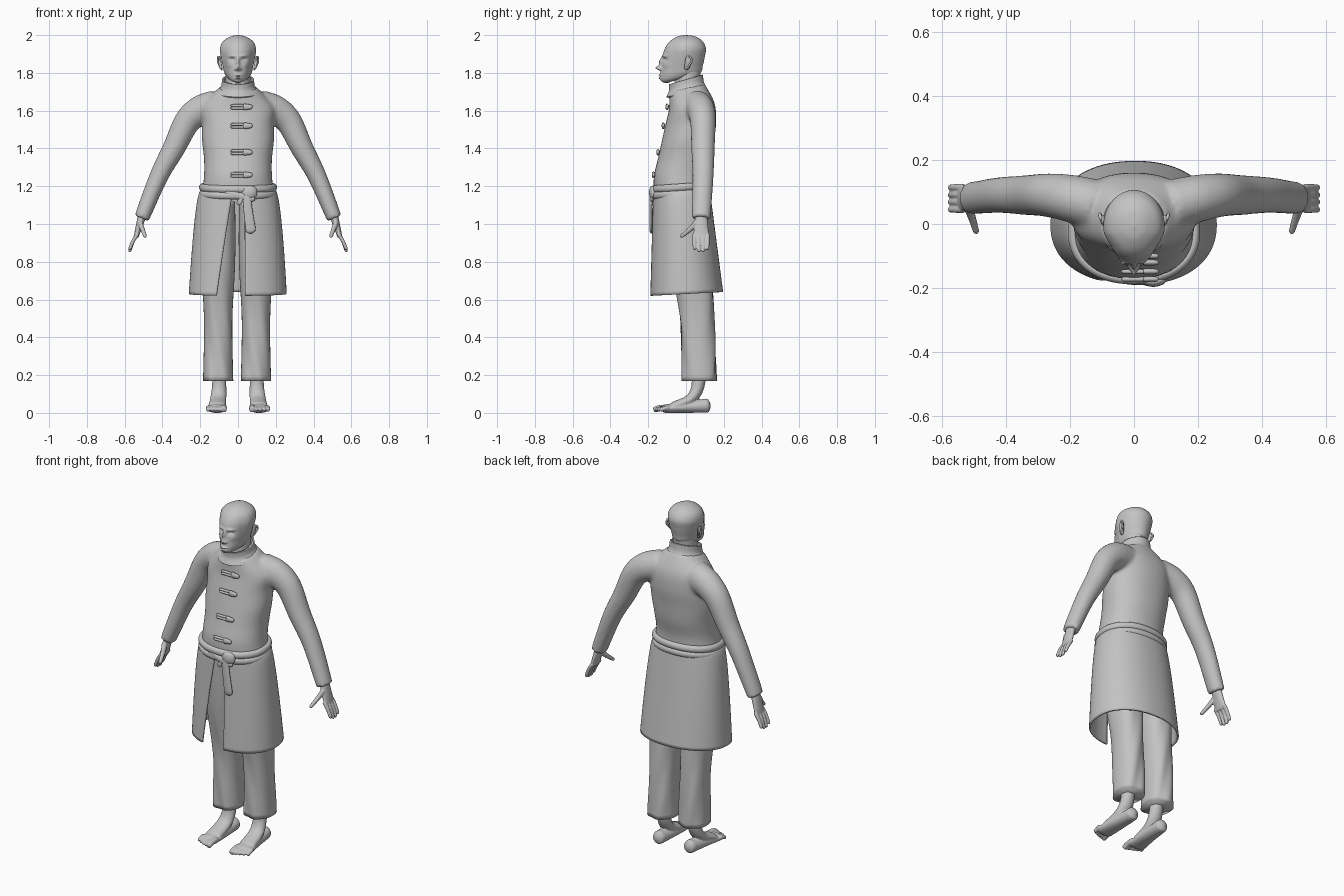
import bpy, bmesh, math
from mathutils import Vector

if "Cube" in bpy.data.objects:
    bpy.data.objects.remove(bpy.data.objects["Cube"])

grey = bpy.data.materials.new("clay_grey")
grey.use_nodes = True
shade = (.55, .55, .55, 1)
grey.diffuse_color = shade
grey.node_tree.nodes["Principled BSDF"].inputs["Base Color"].default_value = shade
TURN = 2 * math.pi
X, Y, Z = Vector((1, 0, 0)), Vector((0, 1, 0)), Vector((0, 0, 1))
SIDES = ((1, "left"), (-1, "right"))


def lerp(a, b, t):
    return a + (b - a) * t


def spline(rows, steps):
    """Smoothly interpolate a list of equal-length rows."""
    out, last = [], len(rows) - 1
    for i in range(last):
        a, b, c, d = (rows[min(max(i + k, 0), last)] for k in (-1, 0, 1, 2))
        for s in range(steps):
            t = s / steps
            out.append([q + t / 2 * (r - p + t * (2 * p - 5 * q + 4 * r - w + t * (3 * q - p - 3 * r + w)))
                        for p, q, r, w in zip(a, b, c, d)])
    return out + [list(rows[last])]


def skin(bm, rings, closed=True, caps=True, loop=False):
    """Bridge rings of points into a surface."""
    verts = [[bm.verts.new(p) for p in ring] for ring in rings]
    count = len(verts[0])
    pairs = list(zip(verts, verts[1:])) + ([(verts[-1], verts[0])] if loop else [])
    for low, high in pairs:
        for j in range(count if closed else count - 1):
            k = (j + 1) % count
            bm.faces.new((low[j], low[k], high[k], high[j]))
    if caps and not loop:
        bm.faces.new(verts[0])
        bm.faces.new(verts[-1])


def section(z, front, back, width, rise=0, count=64, power=2, start=0, end=TURN, shift=0):
    """Flat rounded outline; angle 0 is the front, and the back sits higher by rise."""
    points = []
    for i in range(count):
        a = lerp(start, end, i / count)
        s, c = (math.copysign(abs(w) ** (2 / power), w) for w in (math.sin(a), math.cos(a)))
        f = (1 + c) / 2
        points.append(Vector((shift + width * s, lerp(back, front, f), z + rise * (1 - f))))
    return points


def column(bm, bottom, top, front, back, width, rise=(0, 0), ease=False, caps=True, steps=8, **shape):
    """Stack outlines from bottom to top, evenly or closer together at both ends."""
    rows = []
    for i, sizes in enumerate(zip(front, back, width)):
        t = i / (len(front) - 1)
        z = lerp(bottom, top, (1 - math.cos(math.pi * t)) / 2 if ease else t)
        rows.append((z, *sizes, lerp(*rise, t)))
    skin(bm, [section(*row, **shape) for row in spline(rows, steps)], caps=caps)


def tube(bm, path, side, first, final, tip=0, mirror=1, loop=False):
    """Sweep an ellipse along a path; radii are (along side, across), and tip rounds the ends."""
    points = [Vector((mirror * x, y, z)) for x, y, z in (path if loop else spline(path, 8))]
    rings, last = [], len(points) - 1
    for i, p in enumerate(points):
        t = i / last
        ahead = points[(i + 1) % len(points)] if loop else points[min(i + 1, last)]
        behind = points[i - 1] if loop or i else p
        along = (ahead - behind).normalized()
        across = along.cross(side).normalized()
        u = across.cross(along)
        size = 1
        if tip:
            inside = min(1, min(t, 1 - t) / tip)
            size = max(.25, math.sqrt(1 - (1 - inside) ** 2))
        ru, rv = (size * lerp(a, b, t) for a, b in zip(first, final))
        angles = [TURN * j / 20 for j in range(20)]
        rings.append([p + u * ru * math.cos(a) + across * rv * math.sin(a) for a in angles])
    skin(bm, rings, loop=loop)


def finish(bm, name, voxel=0, smooth=0, cloth=0):
    bmesh.ops.recalc_face_normals(bm, faces=bm.faces)
    mesh = bpy.data.meshes.new(name)
    bm.to_mesh(mesh)
    bm.free()
    mesh.materials.append(grey)
    mesh.polygons.foreach_set("use_smooth", [True] * len(mesh.polygons))
    obj = bpy.data.objects.new(name, mesh)
    bpy.context.collection.objects.link(obj)
    if voxel:
        merge = obj.modifiers.new("merge", "REMESH")
        merge.mode, merge.voxel_size, merge.use_smooth_shade = "VOXEL", voxel, True
    if smooth:
        soften = obj.modifiers.new("soften", "SMOOTH")
        soften.factor, soften.iterations = .5, smooth
    if cloth:
        thick = obj.modifiers.new("cloth", "SOLIDIFY")
        thick.thickness, thick.offset = cloth, 0


# Jacket body with both sleeves merged in
bm = bmesh.new()
column(bm, 1.16, 1.7, front=(-.17, -.17, -.15, -.13, -.11, -.09, -.09), back=(.12, .12, .14, .15, .16, .15, .1),
       width=(.19, .18, .18, .19, .19, .19, .1), rise=(0, .04), power=2.2)
for s, side in SIDES:
    tube(bm, [(.12, .06, 1.62), (.2, .08, 1.6), (.27, .09, 1.54), (.34, .09, 1.4), (.42, .09, 1.25), (.51, .08, 1.03)],
         Y, (.08, .09), (.05, .04), mirror=s)
finish(bm, "jacket", .01, 5)

# Stand-up collar, higher at the nape
bm = bmesh.new()
column(bm, 1.67, 1.74, front=(-.1, -.085, -.085), back=(.11, .09, .085), width=(.11, .085, .08),
       rise=(.04, .05), caps=False)
finish(bm, "collar", cloth=.01)

# Long open coat skirt, flaring and folding towards the hem
bm = bmesh.new()
rings = []
for i in range(31):
    t = i / 30
    width = lerp(.19, .255, math.sqrt(t))
    left, right = (math.asin(edge / width) for edge in (.03, lerp(.01, .09, t)))
    outline = section(lerp(1.17, .62, t), lerp(-.17, -.185, t), lerp(.12, .19, t), width, .02,
                      count=96, power=2.2, start=left, end=TURN - right)
    for k, p in enumerate(outline):
        fold = 1 + .01 * t * math.sin(k / 6)
        p.x, p.y = p.x * fold, p.y * fold
    rings.append(outline)
skin(bm, rings, closed=False, caps=False)
finish(bm, "coat_skirt", cloth=.01)

# Sash of two bands, then its knot, crossing end and hanging tail
bm = bmesh.new()
for z in (1.15, 1.184):
    tube(bm, section(z, -.172, .12, .19, .02, power=2.2), Z, (.02, .016), (.02, .016), loop=True)
finish(bm, "sash")
bm = bmesh.new()
tube(bm, [(.02, -.17, 1.165), (.06, -.18, 1.167), (.1, -.17, 1.17)], Z, (.034, .016), (.034, .016), tip=.4)
tube(bm, [(-.07, -.17, 1.17), (0, -.18, 1.15), (.09, -.18, 1.13)], Z, (.018, .01), (.018, .01), tip=.2)
tube(bm, [(.05, -.18, 1.17), (.05, -.185, 1.1), (.07, -.185, .95)], X, (.018, .01), (.028, .008), tip=.1)
tube(bm, [(.03, -.18, 1.16), (0, -.18, 1.1)], X, (.014, .008), (.014, .008), tip=.3)
finish(bm, "sash_knot")

# Toggle fastenings: a cord loop and a tapered bead
for i, z in enumerate((1.62, 1.52, 1.38, 1.26)):
    bm = bmesh.new()
    y = .2 * z - .424
    for dz in (-.007, .007):
        tube(bm, [(-.04, y, z + dz), (.04, y, z + dz)], Z, (.007, .007), (.007, .007), tip=.2)
    tube(bm, [(.025, y, z), (.078, y, z)], Z, (.02, .01), (.01, .008), tip=.3)
    finish(bm, f"toggle_{i + 1}")

# Loose trousers with gentle drape
for s, side in SIDES:
    bm = bmesh.new()
    column(bm, .17, 1.12, front=(-.02, -.03, -.08, -.11), back=(.16, .15, .13, .09), width=(.08, .075, .09, .09),
           power=2.3, shift=s * .1 - .005)
    for v in bm.verts:
        v.co.y += .006 * max(0, .9 - v.co.z) * math.sin(v.co.x * 70 + v.co.z * 16)
    finish(bm, f"{side}_trouser_leg")

# Bare feet with five toes, splayed slightly outward
for s, side in SIDES:
    bm = bmesh.new()
    tube(bm, [(.1, .13, .04), (.105, 0, .03), (.115, -.13, .02)], X, (.034, .04), (.056, .02), tip=.12, mirror=s)
    tube(bm, [(.1, .07, .22), (.1, .06, .13), (.105, .02, .07), (.11, -.07, .035)], X, (.034, .04), (.048, .022),
         mirror=s)
    for k in range(5):
        x, end = .075 + .021 * k, -.172 + .004 * k * math.sqrt(k)
        r = .011 if k else .016
        tube(bm, [(x, -.09, .03), (x, end + .03, .025), (x, end, .014)], X, (r, r), (r, r), tip=.15, mirror=s)
    finish(bm, f"{side}_foot", .005, 2)

# Hands: palm, four fingers and thumb
for s, side in SIDES:
    bm = bmesh.new()
    tube(bm, [(.5, .08, 1.07), (.52, .08, 1), (.54, .08, .93)], Y, (.028, .026), (.044, .012), mirror=s)
    for k in range(4):
        y, end = .045 + .023 * k, .845 + .012 * abs(k - 1.5)
        tube(bm, [(.53, y, .95), (.555, y, .91), (.575, y, end)], Y, (.012, .011), (.009, .009), tip=.1, mirror=s)
    tube(bm, [(.52, .06, 1.01), (.505, .02, .97), (.49, -.03, .93)], Y, (.018, .015), (.009, .009), tip=.1, mirror=s)
    finish(bm, f"{side}_hand", .004, 2)

# Neck
bm = bmesh.new()
column(bm, 1.66, 1.81, front=(-.06, -.06), back=(.07, .08), width=(.065, .065), rise=(.04, .02))
finish(bm, "neck")

# Bald head, its face shaped by soft bumps and hollows
bm = bmesh.new()
column(bm, 1.745, 2, front=(-.1, -.13, -.135, -.13, -.125, -.115, -.09, -.05, -.01),
       back=(-.02, .04, .08, .09, .1, .105, .085, .045, 0), width=(.02, .05, .07, .08, .09, .095, .08, .04, .005),
       rise=(.03, 0), ease=True, steps=12, count=128)
face = {  # across, height, half width, half height, push
    "nose_tip": (0, 1.826, .011, .012, .03), "nose_bridge": (0, 1.86, .009, .024, .016),
    "nostril": (.015, 1.82, .007, .007, .013), "brow": (.034, 1.89, .022, .007, .008),
    "socket": (.034, 1.87, .016, .009, -.014), "eyeball": (.034, 1.867, .009, .005, .007),
    "upper_lip": (0, 1.787, .02, .005, .011), "lower_lip": (0, 1.772, .018, .005, .011),
    "cheekbone": (.05, 1.84, .016, .014, .004)}
for v in bm.verts:
    x, y, z = v.co
    facing = min(1, max(0, (-.03 - y) / .04))
    v.co.x *= 1 - .1 * facing
    for across, height, wide, tall, push in face.values():
        for centre in {across, -across}:
            v.co.y -= facing * push * math.exp(-((x - centre) / wide) ** 2 - ((z - height) / tall) ** 2)
finish(bm, "head")

# Ears: a shallow shell with a raised rim
for s, side in SIDES:
    bm = bmesh.new()
    tube(bm, [(.085, 0, 1.815), (.095, .01, 1.85), (.098, .015, 1.89)], Y, (.014, .008), (.018, .008), tip=.4, mirror=s)
    tube(bm, [(.09, 0, 1.82), (.106, .03, 1.86), (.104, .02, 1.885), (.095, 0, 1.87)], X, (.005, .005), (.005, .005),
         tip=.1, mirror=s)
    finish(bm, f"{side}_ear")
